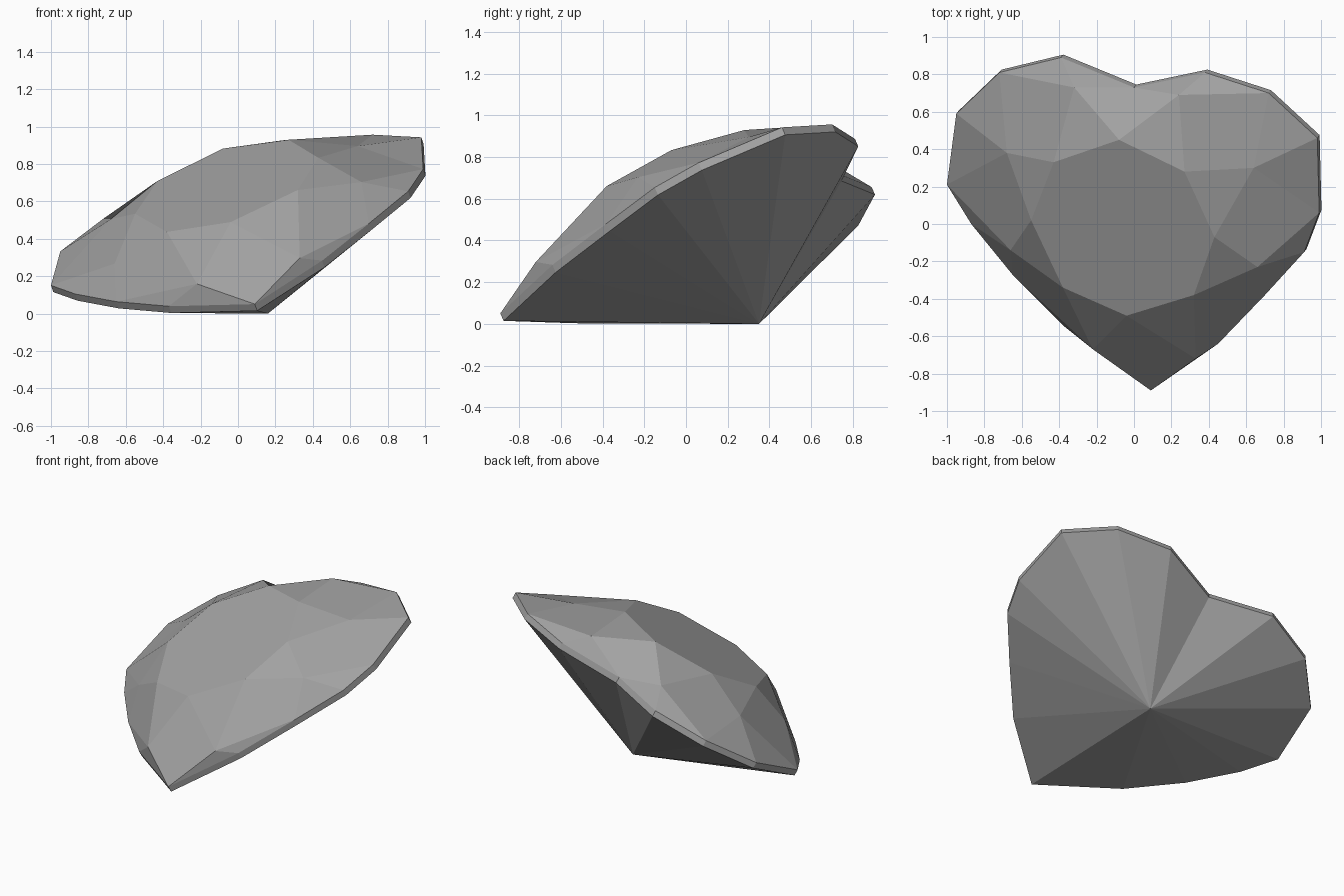
import bpy
import bmesh
from mathutils import Vector

default_cube = bpy.data.objects.get("Cube")
if default_cube:
    bpy.data.objects.remove(default_cube, do_unlink=True)

# The stone lies tilted: its rim and its table share one slope
SLOPE_X, SLOPE_Y = 0.345, 0.433
RIM_LEVEL, TABLE_LEVEL = 0.405, 0.715
RIM_THICKNESS = 0.041
AXIS = Vector((-SLOPE_X, -SLOPE_Y, 1)).normalized()


def on_plane(x, y, level):
    return Vector((x, y, level + SLOPE_X * x + SLOPE_Y * y))


# Heart outline, counterclockwise from the tip
rim_outline = [
    (0.09, -0.89), (0.45, -0.64), (0.70, -0.38), (0.91, -0.15),
    (0.99, 0.06), (0.98, 0.46), (0.72, 0.70), (0.38, 0.81),
    (0.0, 0.73), (-0.39, 0.89), (-0.72, 0.81), (-0.95, 0.59),
    (-1.0, 0.21), (-0.87, 0.0), (-0.65, -0.27), (-0.37, -0.55),
]
# Flat top facet, from the corner nearest the tip
table_outline = [
    (-0.04, -0.49), (0.32, -0.38), (0.43, -0.07), (0.27, 0.28),
    (-0.08, 0.45), (-0.43, 0.33), (-0.55, 0.02), (-0.38, -0.34),
]
# Crown corners between table and rim: x, y and height above the rim plane
crown_corners = [
    (0.33, -0.72, 0.09), (0.66, -0.23, 0.17), (0.64, 0.30, 0.14),
    (0.24, 0.69, 0.14), (-0.32, 0.73, 0.14), (-0.68, 0.38, 0.17),
    (-0.66, -0.14, 0.15), (-0.22, -0.67, 0.12),
]
culet_point = Vector((0.16, 0.35, 0.0))


def make_material(name, value):
    material = bpy.data.materials.new(name)
    material.use_nodes = True
    color = (value, value, value, 1)
    material.diffuse_color = color
    shader = material.node_tree.nodes["Principled BSDF"]
    shader.inputs["Base Color"].default_value = color
    return material


def build_gem():
    bm = bmesh.new()
    rim_points = [on_plane(x, y, RIM_LEVEL) for x, y in rim_outline]
    upper = [bm.verts.new(p) for p in rim_points]
    lower = [bm.verts.new(p - AXIS * RIM_THICKNESS) for p in rim_points]
    table = [bm.verts.new(on_plane(x, y, TABLE_LEVEL)) for x, y in table_outline]
    crown = [bm.verts.new(on_plane(x, y, RIM_LEVEL + h)) for x, y, h in crown_corners]
    culet = bm.verts.new(culet_point)

    # Table facet
    bm.faces.new(table)

    # Crown: star triangle, kite and two rim triangles per table corner
    count = len(table)
    for i in range(count):
        following = (i + 1) % count
        start, middle, end = upper[2 * i], upper[2 * i + 1], upper[2 * following]
        bm.faces.new((table[i], crown[i], table[following]))
        bm.faces.new((table[i], crown[i - 1], start, crown[i]))
        bm.faces.new((crown[i], start, middle))
        bm.faces.new((crown[i], middle, end))

    # Rim band, and long lower facets meeting at the culet
    for i in range(len(upper)):
        j = (i + 1) % len(upper)
        bm.faces.new((lower[i], lower[j], upper[j], upper[i]))
        bm.faces.new((lower[j], lower[i], culet))

    bmesh.ops.recalc_face_normals(bm, faces=bm.faces)
    mesh = bpy.data.meshes.new("heart_gem")
    bm.to_mesh(mesh)
    bm.free()
    return mesh


gem_mesh = build_gem()
gem_mesh.materials.append(make_material("stone grey", 0.36))
gem = bpy.data.objects.new("heart_gem", gem_mesh)
bpy.context.collection.objects.link(gem)
